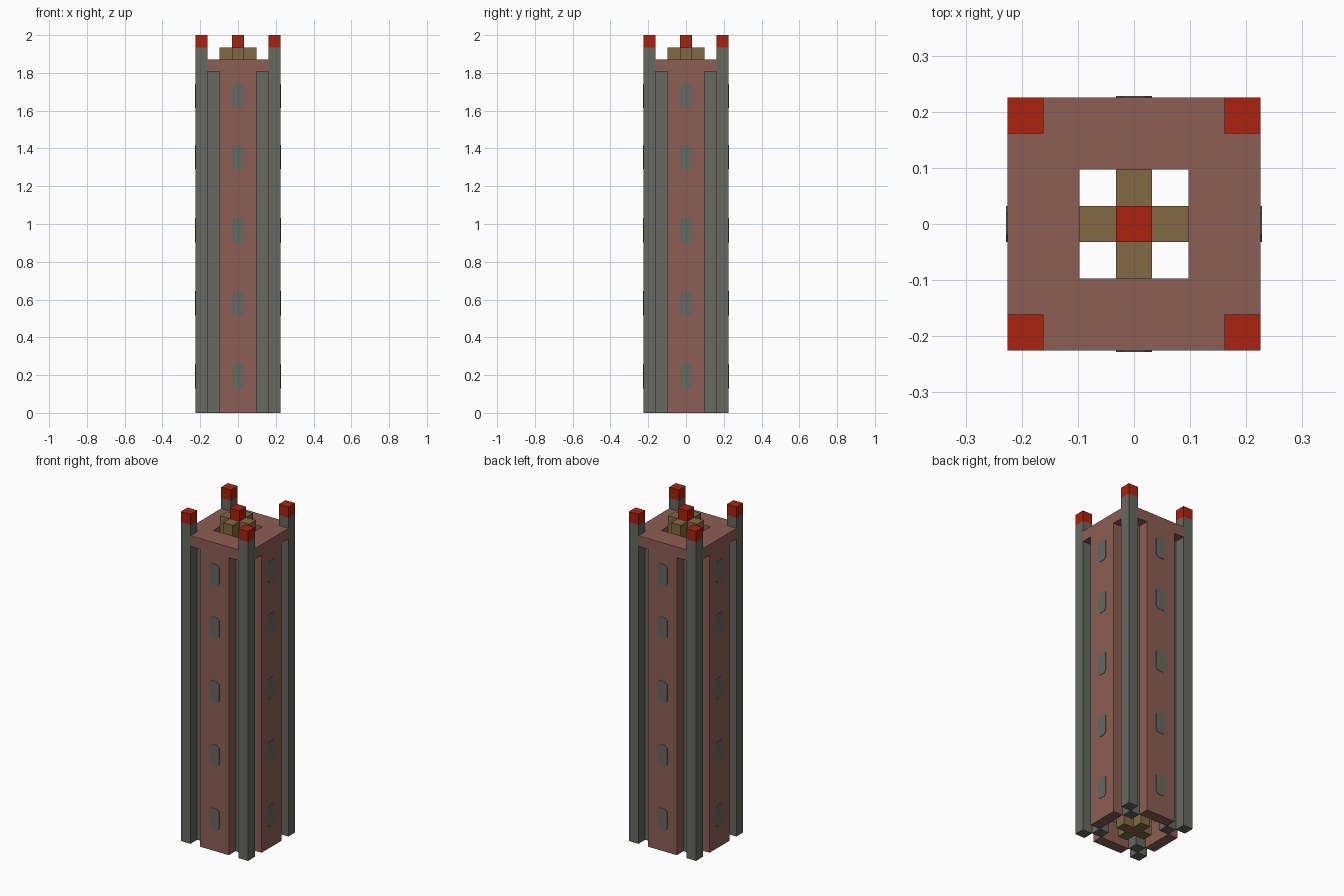
import bpy
import bmesh

cube = bpy.data.objects.get("Cube")
if cube:
    bpy.data.objects.remove(cube, do_unlink=True)

U = 2 / 31  # the tower is built on a grid, 31 units tall and 7 wide


def material(name, colour):
    mat = bpy.data.materials.new(name)
    mat.use_nodes = True
    mat.diffuse_color = (*colour, 1)
    mat.node_tree.nodes["Principled BSDF"].inputs["Base Color"].default_value = (*colour, 1)
    return mat


brick = material("brick", (0.262, 0.112, 0.087))
stone = material("grey stone", (0.133, 0.138, 0.117))
gold = material("dull gold", (0.223, 0.141, 0.054))
red = material("red", (0.41, 0.016, 0.004))


def finish(bm, name, mat):
    bmesh.ops.recalc_face_normals(bm, faces=bm.faces)
    mesh = bpy.data.meshes.new(name)
    bm.to_mesh(mesh)
    bm.free()
    mesh.materials.append(mat)
    obj = bpy.data.objects.new(name, mesh)
    bpy.context.collection.objects.link(obj)
    return obj


def prism(name, cells, bottom, top, mat):
    """Extrude a plan made of unit grid squares from bottom to top."""
    bm = bmesh.new()
    for cx, cy in cells:
        bm.faces.new([bm.verts.new(((cx + dx) * U, (cy + dy) * U, bottom * U))
                      for dx, dy in ((-.5, -.5), (.5, -.5), (.5, .5), (-.5, .5))])
    bmesh.ops.remove_doubles(bm, verts=bm.verts, dist=U / 100)
    new = bmesh.ops.extrude_face_region(bm, geom=bm.faces[:])["geom"]
    bmesh.ops.translate(bm, vec=(0, 0, (top - bottom) * U),
                        verts=[v for v in new if isinstance(v, bmesh.types.BMVert)])
    return finish(bm, name, mat)


def window(name, side, height, mat):
    """Pane with clipped corners, passing just through the wall."""
    dx, dy = side
    w, h, c = U / 2, U, U * 0.2
    half = U / 2 + 0.002
    outline = [(-w + c, -h), (w - c, -h), (w, -h + c), (w, h - c),
               (w - c, h), (-w + c, h), (-w, h - c), (-w, -h + c)]
    bm = bmesh.new()
    rings = []
    for depth in (3 * U - half, 3 * U + half):
        rings.append([bm.verts.new((dx * depth + dy * a, dy * depth + dx * a, height * U + b))
                      for a, b in outline])
        bm.faces.new(rings[-1])
    for i in range(len(outline)):
        j = (i + 1) % len(outline)
        bm.faces.new((rings[0][i], rings[0][j], rings[1][j], rings[1][i]))
    return finish(bm, name, mat)


# Corner pillars with red tips, and shorter inner pillars
corners = {"front_right": (-1, -1), "front_left": (1, -1),
           "back_right": (-1, 1), "back_left": (1, 1)}
for label, (sx, sy) in corners.items():
    outer = [(3 * sx, 3 * sy)]
    prism(label + "_pillar", outer, 0, 30, stone)
    prism(label + "_pillar_tip", outer, 30, 31, red)
    prism(label + "_inner_pillar", [(2 * sx, 2 * sy)], 0, 28, stone)

# Brick walls with their windows
sides = {"front": (0, -1), "back": (0, 1), "right": (-1, 0), "left": (1, 0)}
for label, (dx, dy) in sides.items():
    cells = [(3 * dx + dy * i, 3 * dy + dx * i) for i in (-1, 0, 1)]
    prism(label + "_wall", cells, 0, 28, brick)
    for n, height in enumerate((3, 9, 15, 21, 26)):
        window(f"{label}_window_{n + 1}", (dx, dy), height, stone)

# Roof slab: open in the middle, notched around the pillars
span = range(-3, 4)
roof = [(x, y) for x in span for y in span
        if max(abs(x), abs(y)) > 1 and abs(x) + abs(y) < 6]
prism("roof_slab", roof, 28, 29, brick)

# Cross-shaped core with a red tip
core = [(x, y) for x in span for y in span if abs(x) + abs(y) <= 1]
prism("central_core", core, 0, 30, gold)
prism("central_core_tip", [(0, 0)], 30, 31, red)
